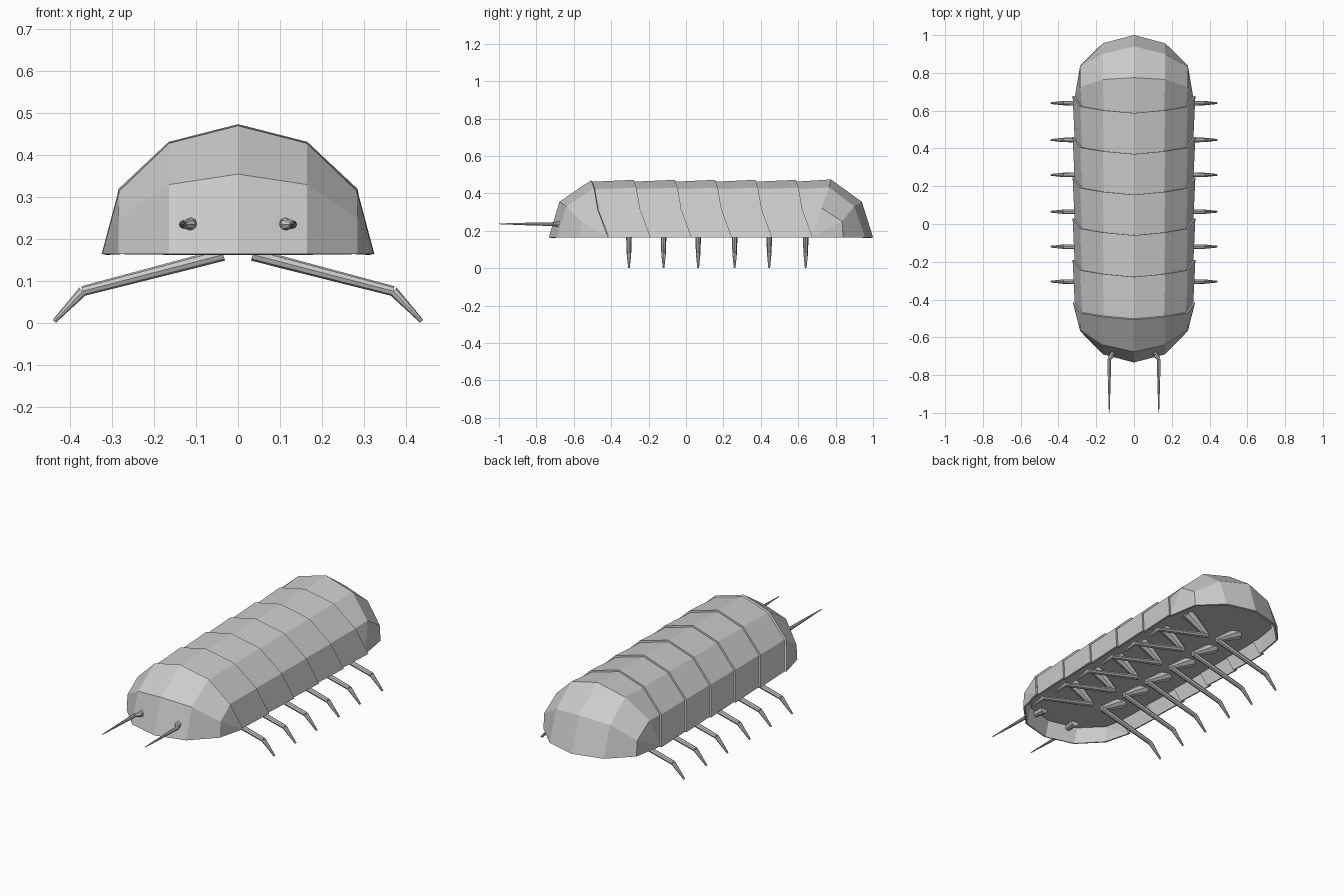
import bpy, bmesh
from mathutils import Vector

if "Cube" in bpy.data.objects:
    bpy.data.objects.remove(bpy.data.objects["Cube"])

RIM = 0.165
BELLY = 0.243
# half cross-section (x, z) of the shell and how far each column sweeps back
PROFILE = [(0, .472), (.165, .43), (.285, .315), (.325, RIM)]
SWEEP = [0, .015, .035, .09]
SEAMS = [-.507, -.28, -.06, .155, .37, .587]


def finish(name, bm):
    me = bpy.data.meshes.new(name)
    bm.to_mesh(me)
    bm.free()
    ob = bpy.data.objects.new(name, me)
    bpy.context.collection.objects.link(ob)
    return ob


def row(y, scale=1.0):
    """Half cross-section row, shrunk towards the rim height."""
    return [(x * scale, y + s, RIM + (z - RIM) * scale)
            for (x, z), s in zip(PROFILE, SWEEP)]


def shell(name, rows):
    """Mirror half rows, skin them and thicken the plate inwards."""
    bm = bmesh.new()
    grid = []
    for r in rows:
        full = [(-x, y, z) for x, y, z in reversed(r[1:])] + list(r)
        grid.append([bm.verts.new(p) for p in full])
    for a, b in zip(grid, grid[1:]):
        for i in range(len(a) - 1):
            bm.faces.new((a[i], a[i + 1], b[i + 1], b[i]))
    bmesh.ops.remove_doubles(bm, verts=bm.verts, dist=1e-4)
    ys = [p[1] for r in rows for p in r]
    centre = Vector((0, (min(ys) + max(ys)) / 2, RIM))
    bm.normal_update()
    for f in bm.faces:
        if f.normal.dot(f.calc_center_median() - centre) < 0:
            f.normal_flip()
    ob = finish(name, bm)
    mod = ob.modifiers.new("thickness", 'SOLIDIFY')
    mod.thickness = .01
    mod.offset = -1
    return ob


def limb(name, points, radii, sides=8):
    """Chain of tapered tubes through the points."""
    bm = bmesh.new()
    pts = [Vector(p) for p in points]
    for a, b, ra, rb in zip(pts, pts[1:], radii, radii[1:]):
        d = b - a
        res = bmesh.ops.create_cone(bm, cap_ends=True, segments=sides,
                                    radius1=ra, radius2=rb, depth=d.length)
        m = d.to_track_quat('Z', 'Y').to_matrix().to_4x4()
        m.translation = (a + b) / 2
        bmesh.ops.transform(bm, matrix=m, verts=res['verts'])
    return finish(name, bm)


# head plate
back = row(SEAMS[0], .995)
corner = back[3]
shell("head_plate", [
    back,
    [(0, -.677, .355), (.165, -.64, .33), (.285, -.56, .25), corner],
    [(0, -.733, RIM), (.165, -.69, RIM), (.285, -.567, RIM), corner],
])

# overlapping back plates: front edge tucked under the plate before it
for i in range(5):
    tuck = .01 if i else -.004
    shell(f"back_plate_{i + 1}", [row(SEAMS[i] - tuck, .967), row(SEAMS[i + 1])])

# tail plate
front = row(SEAMS[5] - .01, .967)
corner = front[3]
shell("tail_plate", [
    front,
    [(0, .775, .474), (.165, .765, .432), (.285, .725, .32), corner],
    [(0, .94, .355), (.165, .9, .33), (.285, .835, .25), corner],
    [(0, 1.0, RIM), (.165, .957, RIM), (.285, .84, RIM), corner],
])

# flat belly recessed inside the shell
half = [(0, -.69), (.16, -.65), (.265, -.545), (.288, -.42),
        (.288, .67), (.265, .81), (.16, .915), (0, .96)]
bm = bmesh.new()
loop = half + [(-x, y) for x, y in reversed(half[1:-1])]
face = bm.faces.new([bm.verts.new((x, y, BELLY)) for x, y in loop])
bm.normal_update()
if face.normal.z > 0:
    face.normal_flip()
finish("belly", bm)

# legs and antennae, both sides
for side, s in (("right", 1), ("left", -1)):
    for i, y in enumerate([-.305, -.12, .065, .26, .445, .64]):
        limb(f"leg_{side}_{i + 1}",
             [(s * .17, y, .25), (s * .035, y, .163),
              (s * .37, y, .076), (s * .438, y, .004)],
             [.034, .015, .012, .005])
    limb(f"antenna_{side}",
         [(s * .105, -.61, .24), (s * .113, -.69, .235), (s * .131, -.715, .235),
          (s * .131, -.85, .236), (s * .131, -1.0, .237)],
         [.024, .014, .010, .007, .002])
